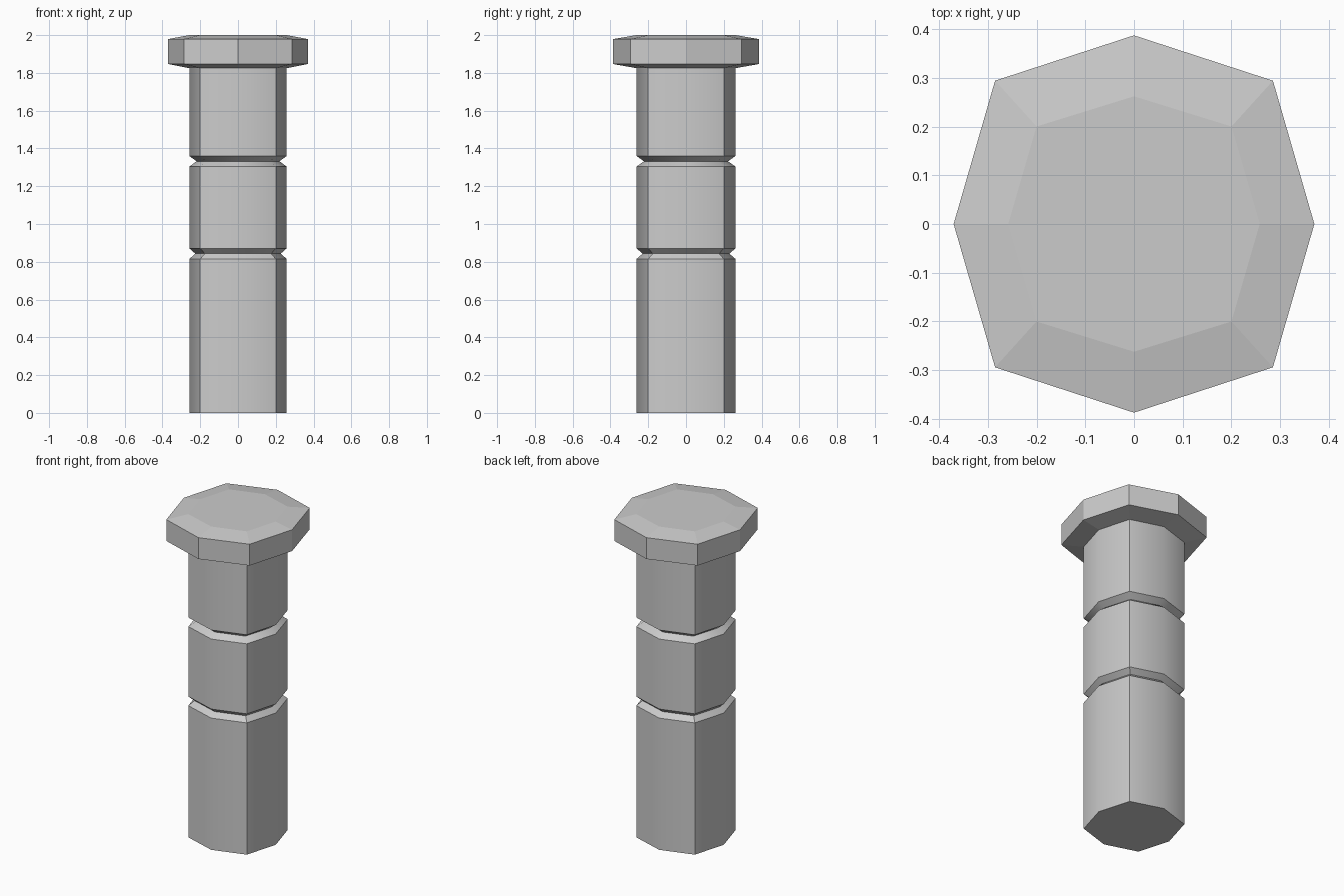
import bpy, bmesh, math

if "Cube" in bpy.data.objects:
    bpy.data.objects.remove(bpy.data.objects["Cube"])

# Quarter outlines of the slightly uneven octagon: (x, y) at 0 and 45 degrees, then 90
SHAFT = [(0.258, 0), (0.2, 0.2), (0, 0.262)]
HEAD = [(0.37, 0), (0.285, 0.294), (0, 0.387)]


def octagon(quarter, scale=1.0):
    (ax, _), (cx, cy), (_, by) = quarter
    pts = [(ax, 0), (cx, cy), (0, by), (-cx, cy),
           (-ax, 0), (-cx, -cy), (0, -by), (cx, -cy)]
    return [(x * scale, y * scale) for x, y in pts]


def loft(name, rings, cap_bottom=False, cap_top=False):
    """Skin a stack of (outline, z) rings into one object."""
    bm = bmesh.new()
    loops = [[bm.verts.new((x, y, z)) for x, y in pts] for pts, z in rings]
    for lo, hi in zip(loops, loops[1:]):
        for i in range(8):
            j = (i + 1) % 8
            bm.faces.new((lo[i], lo[j], hi[j], hi[i]))
    if cap_bottom:
        bm.faces.new(loops[0][::-1])
    if cap_top:
        bm.faces.new(loops[-1])
    mesh = bpy.data.meshes.new(name)
    bm.to_mesh(mesh)
    bm.free()
    obj = bpy.data.objects.new(name, mesh)
    bpy.context.collection.objects.link(obj)
    return obj


# Shaft with two V-shaped grooves
body = octagon(SHAFT)
rings = [(body, 0)]
for z, depth in ((0.843, 0.875), (1.332, 0.85)):
    rings += [(body, z - 0.028), (octagon(SHAFT, depth), z), (body, z + 0.028)]
rings.append((body, 1.825))
shaft = loft("shaft", rings, cap_bottom=True)
bpy.ops.object.select_all(action='DESELECT')
shaft.select_set(True)
bpy.context.view_layer.objects.active = shaft
bpy.ops.object.shade_smooth_by_angle(angle=math.radians(35))

# Wide head with bevelled top and underside, open where it meets the shaft
rim = octagon(HEAD)
loft("head", [(body, 1.825), (rim, 1.847), (rim, 1.979), (body, 2.0)], cap_top=True)
